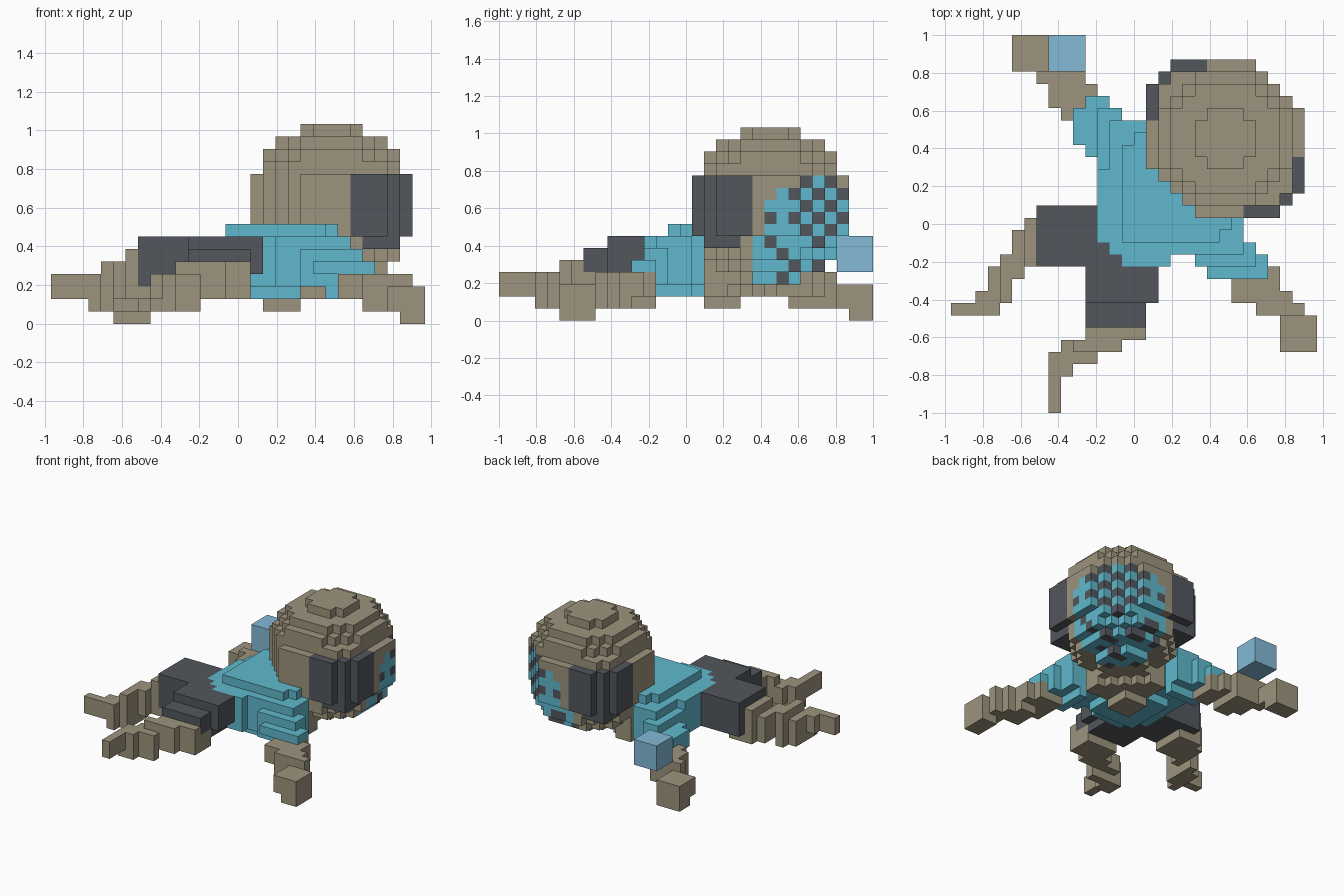
import bpy
import bmesh

cube = bpy.data.objects.get("Cube")
if cube:
    bpy.data.objects.remove(cube, do_unlink=True)

V = 2 / 31                      # size of one block
ORIGIN = (-15 * V, -1.0, 0.0)   # corner of block (0, 0, 0)


def lin(c):
    c /= 255
    return c / 12.92 if c <= 0.04045 else ((c + 0.055) / 1.055) ** 2.4


def material(name, rgb):
    m = bpy.data.materials.new(name)
    col = (*[lin(c) for c in rgb], 1)
    m.diffuse_color = col
    m.use_nodes = True
    bsdf = next(n for n in m.node_tree.nodes if n.type == 'BSDF_PRINCIPLED')
    bsdf.inputs["Base Color"].default_value = col
    bsdf.inputs["Roughness"].default_value = 0.9
    return m


TAUPE = material("taupe", (157, 148, 125))
DARK = material("charcoal", (82, 87, 93))
TEAL = material("teal", (96, 185, 205))
BLUE = material("light_blue", (131, 186, 215))

used = set()                    # blocks already taken by a part


def build(name, cells, mats, rule=lambda c: 0):
    """Make one closed block mesh from a set of grid cells."""
    cells = set(cells) - used
    used.update(cells)
    bm = bmesh.new()
    verts = {}

    def vert(p):
        if p not in verts:
            verts[p] = bm.verts.new([o + q * V for o, q in zip(ORIGIN, p)])
        return verts[p]

    for c in sorted(cells):
        for a in range(3):
            u, w = (a + 1) % 3, (a + 2) % 3
            for s in (0, 1):
                n = list(c)
                n[a] += 2 * s - 1
                if tuple(n) in cells:
                    continue
                quad = []
                for du, dw in ((0, 0), (1, 0), (1, 1), (0, 1)):
                    p = list(c)
                    p[a] += s
                    p[u] += du
                    p[w] += dw
                    quad.append(vert(tuple(p)))
                f = bm.faces.new(quad if s else quad[::-1])
                f.material_index = rule(c)
    mesh = bpy.data.meshes.new(name)
    bm.to_mesh(mesh)
    bm.free()
    for m in mats:
        mesh.materials.append(m)
    obj = bpy.data.objects.new(name, mesh)
    bpy.context.collection.objects.link(obj)


def boxes(*specs):
    """Cells of inclusive index boxes (i0, i1, j0, j1, k0, k1)."""
    return {(i, j, k) for i0, i1, j0, j1, k0, k1 in specs
            for i in range(i0, i1 + 1) for j in range(j0, j1 + 1)
            for k in range(k0, k1 + 1)}


def swap(cells):
    """Mirror across the body's diagonal axis."""
    return {(j, i, k) for i, j, k in cells}


# Ear pads on both sides of the head
ear = {(i, j, k) for i, j, k in boxes((24, 28, 16, 20, 7, 11),
                                      (25, 27, 17, 19, 6, 6))
       if 8 <= i - j <= 10 and abs(i + j - 44) <= 4}
build("left_ear_pad", ear, [DARK])
build("right_ear_pad", swap(ear), [DARK])

# Round head: squared radius of each layer by distance from the middle layer
RADII = (40, 40, 40, 35, 29, 20, 5)


def in_head(i, j, k):
    bulge = 6 if abs(i - j) >= 9 and 9 <= k <= 12 else 0    # above the pads
    return (i - 22) ** 2 + (j - 22) ** 2 <= RADII[abs(k - 9)] + bulge


# Dotted face plate on the outward side of the head
def face_rule(c):
    i, j, k = c
    if (i + j >= (46 if k > 4 else 44) and min(i, j) >= (22 if k > 6 else 21)
            and ((i - j) / 7) ** 2 + ((k - 6.8) / 4.6) ** 2 <= 1):
        return 2 if (j + k) % 2 == 0 and (i + j) % 3 else 1
    return 0


head = {c for c in boxes((16, 28, 16, 28, 3, 15)) if in_head(*c)}
build("head", head, [TAUPE, TEAL, DARK], face_rule)

# Stepped chin under the head
chin = {c for c in boxes((17, 19, 17, 19, 1, 1), (17, 22, 17, 22, 2, 4))
        if c[0] + c[1] <= 36 + 2 * c[2]}
build("chin", chin, [TAUPE])

# Torso with trimmed corners
torso = {(i, j, k) for i, j, k in boxes((12, 21, 12, 21, 3, 6),
                                        (14, 22, 14, 22, 7, 7),
                                        (14, 19, 14, 19, 2, 2))
         if 26 <= i + j <= 40 and abs(i - j) <= 7 and (j > 12 or i <= 17)}
build("torso", torso, [TEAL])

# Sleeves
sleeve = boxes((19, 21, 13, 16, 3, 6), (20, 21, 12, 15, 3, 5),
               (22, 22, 12, 15, 2, 5), (21, 23, 13, 15, 3, 6),
               (23, 23, 12, 13, 3, 5), (24, 24, 12, 13, 3, 5),
               (21, 25, 11, 11, 4, 4), (25, 25, 12, 12, 4, 4))
build("left_sleeve", sleeve, [TEAL])
build("right_sleeve", swap(sleeve) | boxes((10, 10, 22, 24, 3, 4)), [TEAL])

# Bare arms and square hands
build("left_forearm", boxes((23, 25, 11, 12, 2, 3), (26, 26, 11, 11, 2, 3),
                            (23, 24, 10, 10, 2, 3), (25, 26, 10, 10, 1, 3),
                            (23, 24, 9, 9, 2, 3), (25, 27, 9, 9, 1, 3),
                            (25, 28, 8, 8, 1, 3), (27, 27, 5, 7, 1, 2)), [TAUPE])
build("right_forearm", boxes((11, 12, 23, 25, 2, 3), (11, 11, 26, 26, 2, 3),
                             (10, 10, 24, 27, 1, 3), (9, 9, 24, 27, 1, 3),
                             (8, 8, 25, 27, 1, 3), (7, 7, 27, 27, 1, 3),
                             (5, 7, 28, 28, 1, 2)), [TAUPE])
build("left_hand", boxes((28, 29, 5, 7, 0, 2)), [TAUPE])
build("right_hand", boxes((5, 7, 29, 30, 0, 2)), [TAUPE])

# Block beside the right hand
build("held_block", boxes((8, 10, 28, 30, 4, 6)), [BLUE])

# Shorts
build("shorts_seat", boxes((11, 13, 11, 13, 3, 6)), [DARK])
build("left_shorts_leg", boxes((11, 15, 9, 11, 3, 6), (16, 16, 9, 11, 4, 6),
                               (11, 15, 7, 8, 4, 5)), [DARK])
build("right_shorts_leg", boxes((7, 11, 12, 16, 3, 6)), [DARK])

# Bare legs and feet
build("left_leg", boxes((12, 15, 7, 8, 2, 3), (11, 15, 6, 6, 2, 4),
                        (10, 13, 5, 5, 2, 4), (9, 9, 5, 5, 2, 3),
                        (8, 11, 4, 4, 1, 3)), [TAUPE])
build("left_foot", boxes((8, 9, 3, 3, 1, 3), (8, 8, 0, 2, 2, 3)), [TAUPE])
build("right_leg", boxes((7, 8, 12, 15, 2, 2), (6, 6, 12, 15, 2, 5),
                         (5, 5, 11, 14, 2, 4), (4, 4, 9, 12, 1, 4)), [TAUPE])
build("right_foot", boxes((3, 3, 8, 11, 1, 3), (2, 2, 8, 9, 2, 3),
                          (0, 1, 8, 8, 2, 3)), [TAUPE])
